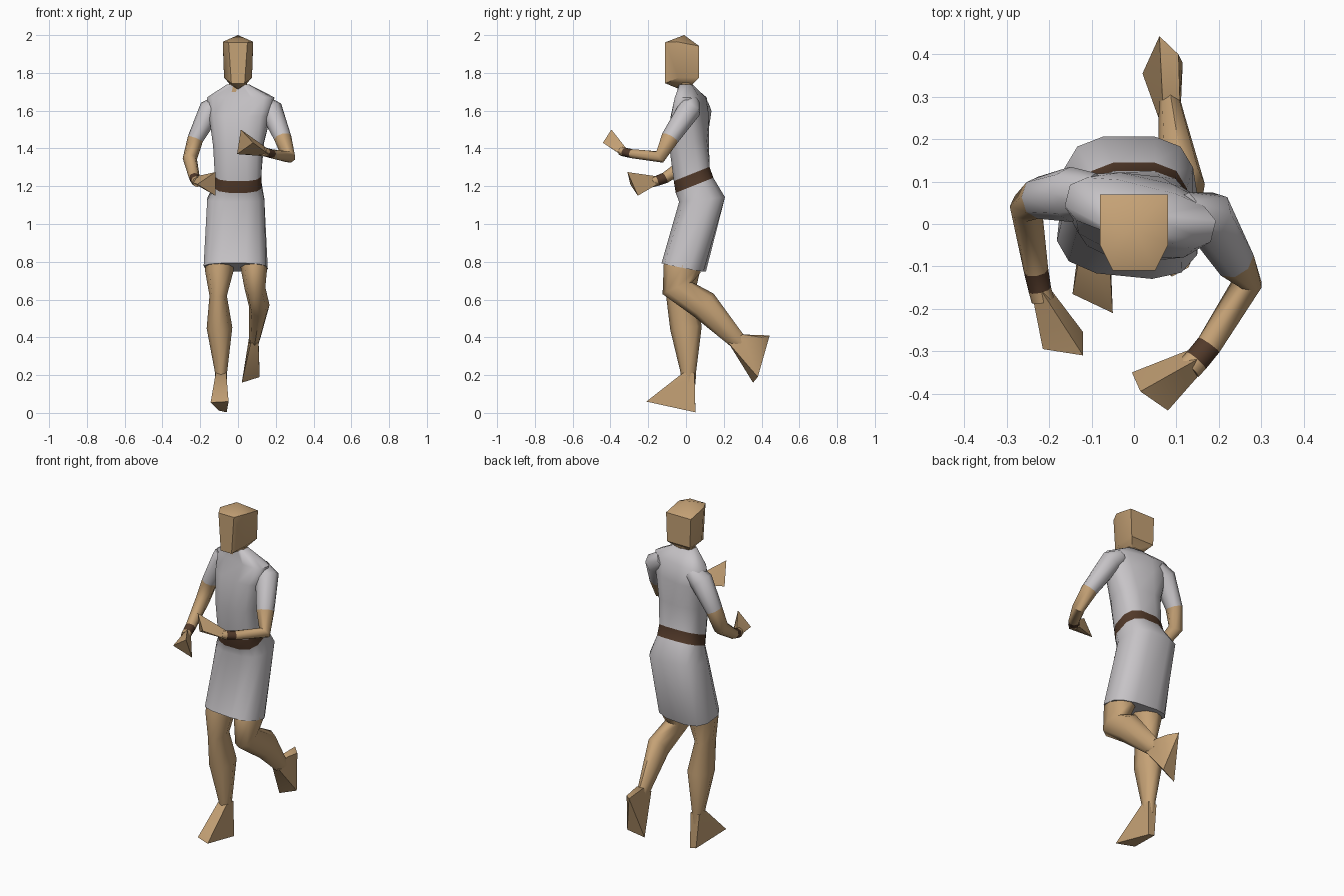
import bpy, bmesh, math
from mathutils import Vector, Matrix

cube = bpy.data.objects.get("Cube")
if cube:
    bpy.data.objects.remove(cube, do_unlink=True)


def material(name, rgb):
    m = bpy.data.materials.new(name)
    m.diffuse_color = (*rgb, 1)
    m.use_nodes = True
    bsdf = m.node_tree.nodes["Principled BSDF"]
    bsdf.inputs["Base Color"].default_value = (*rgb, 1)
    bsdf.inputs["Roughness"].default_value = 0.9
    return m


SKIN, CLOTH, LEATHER = 0, 1, 2
MATS = [material("tan skin", (0.56, 0.36, 0.18)),
        material("pale grey cloth", (0.57, 0.55, 0.57)),
        material("dark brown leather", (0.085, 0.042, 0.023))]


def finish(name, bm, angle):
    bmesh.ops.recalc_face_normals(bm, faces=bm.faces)
    mesh = bpy.data.meshes.new(name)
    bm.to_mesh(mesh)
    bm.free()
    for m in MATS:
        mesh.materials.append(m)
    ob = bpy.data.objects.new(name, mesh)
    bpy.context.collection.objects.link(ob)
    bpy.ops.object.select_all(action='DESELECT')
    ob.select_set(True)
    bpy.context.view_layer.objects.active = ob
    bpy.ops.object.shade_smooth_by_angle(angle=math.radians(angle))
    return ob


def loft(name, rings, mats, angle=60):
    """Skin rings of points; mats gives the material of each band."""
    bm = bmesh.new()
    loops = [[bm.verts.new(p) for p in ring] for ring in rings]
    n = len(loops[0])
    for a, b, mat in zip(loops, loops[1:], mats):
        for i in range(n):
            j = (i + 1) % n
            bm.faces.new((a[i], a[j], b[j], b[i])).material_index = mat
    bm.faces.new(loops[0]).material_index = mats[0]
    bm.faces.new(loops[-1]).material_index = mats[-1]
    return finish(name, bm, angle)


def hull(name, points, angle=50):
    bm = bmesh.new()
    for p in points:
        bm.verts.new(p)
    out = bmesh.ops.convex_hull(bm, input=bm.verts)
    loose = {e for e in out["geom_interior"] if isinstance(e, bmesh.types.BMVert)}
    bmesh.ops.delete(bm, geom=list(loose), context='VERTS')
    return finish(name, bm, angle)


def body_ring(x, y, z, hx, hy, slope=0, yaw=0, n=12):
    """Rounded-box section that may tilt up to the back and turn about z."""
    ring = []
    for i in range(n):
        t = math.tau * (i + 0.5) / n
        c, s = math.cos(t), math.sin(t)
        px = math.copysign(abs(c) ** 0.7, c) * hx * 1.02
        py = math.copysign(abs(s) ** 0.7, s) * hy * 1.02
        p = Matrix.Rotation(yaw, 3, 'Z') @ Vector((px, py, py * slope))
        ring.append(p + Vector((x, y, z)))
    return ring


def limb(name, path, mats, side=(1, 0, 0), n=8):
    """Path entries: (centre, half width along side, half depth)."""
    pts = [Vector(p) for p, _, _ in path]
    rings = []
    for i, (_, a, b) in enumerate(path):
        fwd = (pts[min(i + 1, len(pts) - 1)] - pts[i])
        back = (pts[i] - pts[max(i - 1, 0)])
        t = (fwd.normalized() + back.normalized()).normalized()
        u = Vector(side)
        u = (u - t * u.dot(t)).normalized()
        v = t.cross(u)
        rings.append([pts[i] + u * a * math.cos(math.tau * k / n)
                      + v * b * math.sin(math.tau * k / n) for k in range(n)])
    return loft(name, rings, mats)


# Tunic with belt band, skirt and turned shoulders
loft("tunic", [
    body_ring(-0.012, -0.012, 0.77, 0.167, 0.112, -0.2, -0.1),
    body_ring(-0.012, 0.085, 1.13, 0.152, 0.122, 0.1),
    body_ring(0, 0.045, 1.205, 0.125, 0.1, 0.4),
    body_ring(0, 0.03, 1.265, 0.123, 0.095, 0.4),
    body_ring(0.003, 0.017, 1.42, 0.132, 0.1, 0.2, -0.1),
    body_ring(0.01, 0.02, 1.57, 0.16, 0.09, 0, -0.22),
    body_ring(0.015, 0.025, 1.67, 0.178, 0.065, 0, -0.24),
    body_ring(0, -0.002, 1.738, 0.06, 0.035, 0, -0.1),
], [CLOTH, CLOTH, LEATHER, CLOTH, CLOTH, CLOTH, CLOTH])

# Neck
loft("neck", [body_ring(0, 0, z, 0.05, 0.035, n=8) for z in (1.7, 1.78)], [SKIN])

# Head: flat back, narrower face, low crown and tapered chin
head = [(0, -0.01, 2.0), (0, -0.03, 1.712)]
for s in (-1, 1):
    for x, y, z in ((0.05, -0.11, 1.962), (0.08, -0.05, 1.965), (0.08, 0.07, 1.942),
                    (0.035, -0.11, 1.745), (0.074, -0.04, 1.775), (0.074, 0.07, 1.775),
                    (0.03, 0.02, 1.725)):
        head.append((s * x, y, z))
hull("head", head, 40)

# Arms: sleeve, bare forearm, leather wristband
ARM = [CLOTH, CLOTH, SKIN, SKIN, LEATHER, SKIN]
limb("right_arm", [
    ((-0.09, 0.07, 1.64), 0.05, 0.05),
    ((-0.15, 0.07, 1.6), 0.062, 0.065),
    ((-0.226, 0.062, 1.45), 0.042, 0.05),
    ((-0.255, 0.04, 1.345), 0.038, 0.042),
    ((-0.231, -0.11, 1.245), 0.029, 0.029),
    ((-0.222, -0.155, 1.228), 0.027, 0.027),
    ((-0.215, -0.18, 1.222), 0.027, 0.027)], ARM)
limb("left_arm", [
    ((0.12, 0.025, 1.64), 0.05, 0.05),
    ((0.178, 0.015, 1.6), 0.062, 0.065),
    ((0.237, -0.085, 1.455), 0.045, 0.05),
    ((0.268, -0.138, 1.355), 0.036, 0.036),
    ((0.177, -0.285, 1.372), 0.03, 0.024),
    ((0.147, -0.322, 1.38), 0.03, 0.024),
    ((0.13, -0.34, 1.385), 0.03, 0.025)], ARM, side=(0.75, -0.65, 0))

# Mitten hands flaring to a blunt end
hull("right_hand", [(-0.243, -0.152, 1.22), (-0.198, -0.152, 1.21), (-0.222, -0.152, 1.252),
                    (-0.12, -0.31, 1.275), (-0.12, -0.255, 1.15), (-0.215, -0.295, 1.21)])
hull("left_hand", [(0.168, -0.34, 1.365), (0.127, -0.298, 1.36), (0.148, -0.32, 1.405),
                   (0.08, -0.44, 1.43), (0.015, -0.395, 1.5), (-0.005, -0.35, 1.37)])

# Standing right leg and trailing, bent left leg
limb("right_leg", [
    ((-0.092, 0, 0.87), 0.07, 0.08),
    ((-0.1, -0.02, 0.75), 0.075, 0.092),
    ((-0.105, -0.03, 0.62), 0.046, 0.075),
    ((-0.098, 0, 0.45), 0.068, 0.084),
    ((-0.09, 0.012, 0.22), 0.033, 0.042),
    ((-0.09, 0.015, 0.15), 0.03, 0.035)], [SKIN] * 5)
limb("left_leg", [
    ((0.075, 0, 0.87), 0.07, 0.08),
    ((0.085, -0.02, 0.765), 0.07, 0.1),
    ((0.09, -0.045, 0.66), 0.055, 0.085),
    ((0.112, 0.095, 0.57), 0.055, 0.08),
    ((0.088, 0.26, 0.395), 0.03, 0.048),
    ((0.085, 0.29, 0.37), 0.025, 0.04)], [SKIN] * 5)

# Wedge feet
hull("right_foot", [(x, y, 0.21) for x in (-0.118, -0.062) for y in (-0.018, 0.045)]
     + [(-0.06, 0.05, 0.003), (-0.1, 0.05, 0.012), (-0.145, -0.165, 0.055), (-0.05, -0.21, 0.06)])
hull("left_foot", [(x, y, z) for x in (0.067, 0.108) for y, z in ((0.225, 0.37), (0.3, 0.415))]
     + [(0.06, 0.443, 0.41), (0.105, 0.4, 0.4), (0.02, 0.355, 0.16), (0.115, 0.38, 0.19)])
